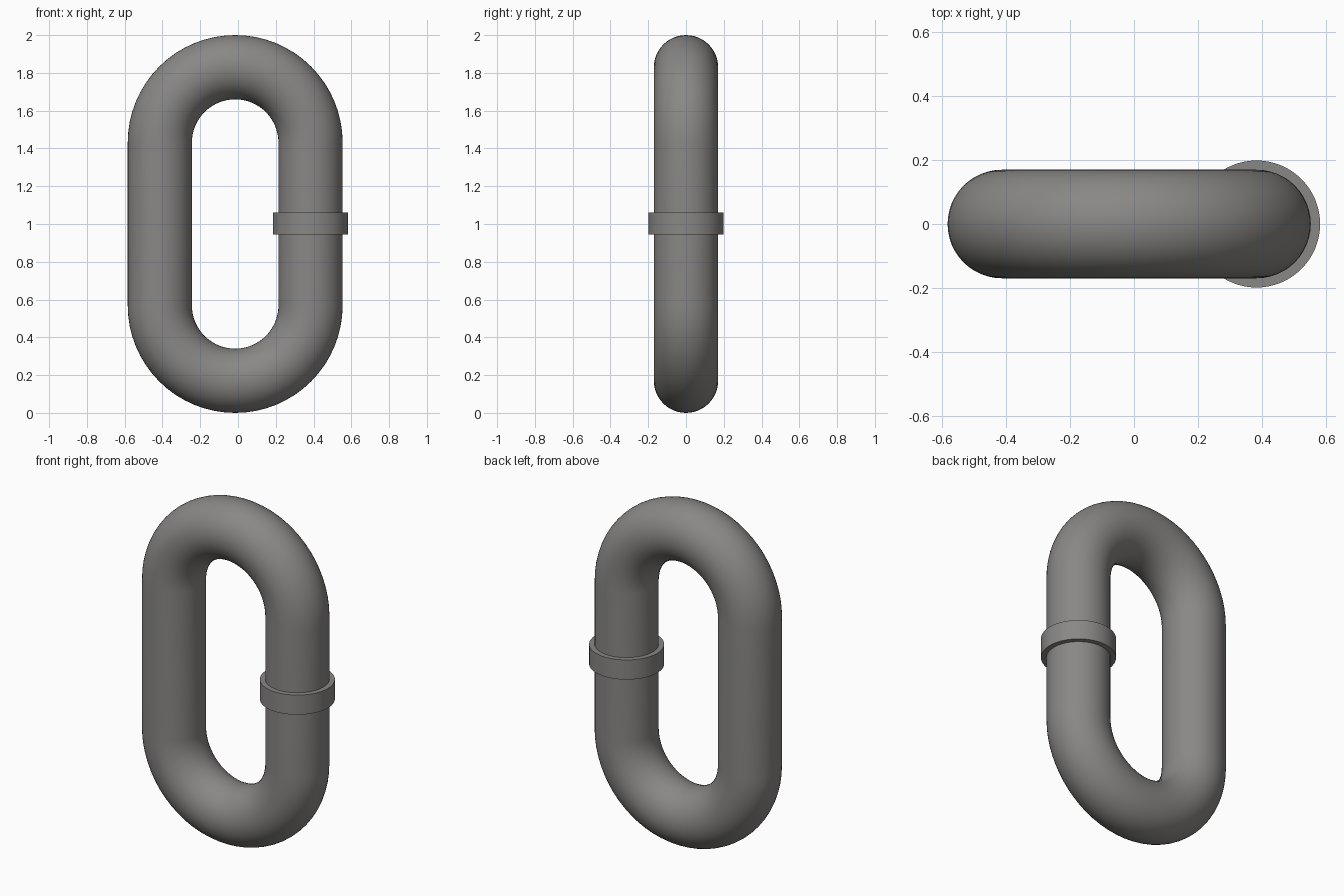
import bpy, bmesh, math
from mathutils import Vector

old = bpy.data.objects.get("Cube")
if old:
    bpy.data.objects.remove(old, do_unlink=True)

TUBE = 0.17          # tube radius
BEND = 0.399         # centreline radius of the end bends
HALF = 0.431         # half length of the straight sides
CX = -0.015          # link centre
ARC, SIDES = 32, 48

steel = bpy.data.materials.new("steel_grey")
colour = (0.25, 0.245, 0.235, 1)
steel.diffuse_color = colour
steel.use_nodes = True
steel.node_tree.nodes["Principled BSDF"].inputs["Base Color"].default_value = colour


def add_object(name, bm):
    bmesh.ops.recalc_face_normals(bm, faces=bm.faces)
    mesh = bpy.data.meshes.new(name)
    bm.to_mesh(mesh)
    bm.free()
    mesh.materials.append(steel)
    obj = bpy.data.objects.new(name, mesh)
    bpy.context.collection.objects.link(obj)
    bpy.ops.object.select_all(action='DESELECT')
    obj.select_set(True)
    bpy.context.view_layer.objects.active = obj
    bpy.ops.object.shade_smooth_by_angle(angle=math.radians(30))
    return obj


# Chain link: a round section swept around a stadium-shaped path
bm = bmesh.new()
rings = []
for end in (0, 1):
    centre = Vector((CX, 0, 1 + HALF * (1 - 2 * end)))
    for i in range(ARC + 1):
        a = math.pi * (end + i / ARC)
        out = Vector((math.cos(a), 0, math.sin(a)))
        ring = []
        for j in range(SIDES):
            t = math.tau * j / SIDES
            offset = out * (BEND + TUBE * math.cos(t))
            ring.append(bm.verts.new(centre + offset + Vector((0, TUBE * math.sin(t), 0))))
        rings.append(ring)
for k, ring in enumerate(rings):
    following = rings[(k + 1) % len(rings)]
    for j in range(SIDES):
        n = (j + 1) % SIDES
        bm.faces.new((ring[j], ring[n], following[n], following[j]))
add_object("chain_link", bm)

# Collar around the left side of the link
bm = bmesh.new()
bmesh.ops.create_cone(bm, cap_ends=True, segments=64, radius1=0.199, radius2=0.199, depth=0.115)
collar = add_object("collar", bm)
collar.location = (CX + BEND, 0, 1.003)
